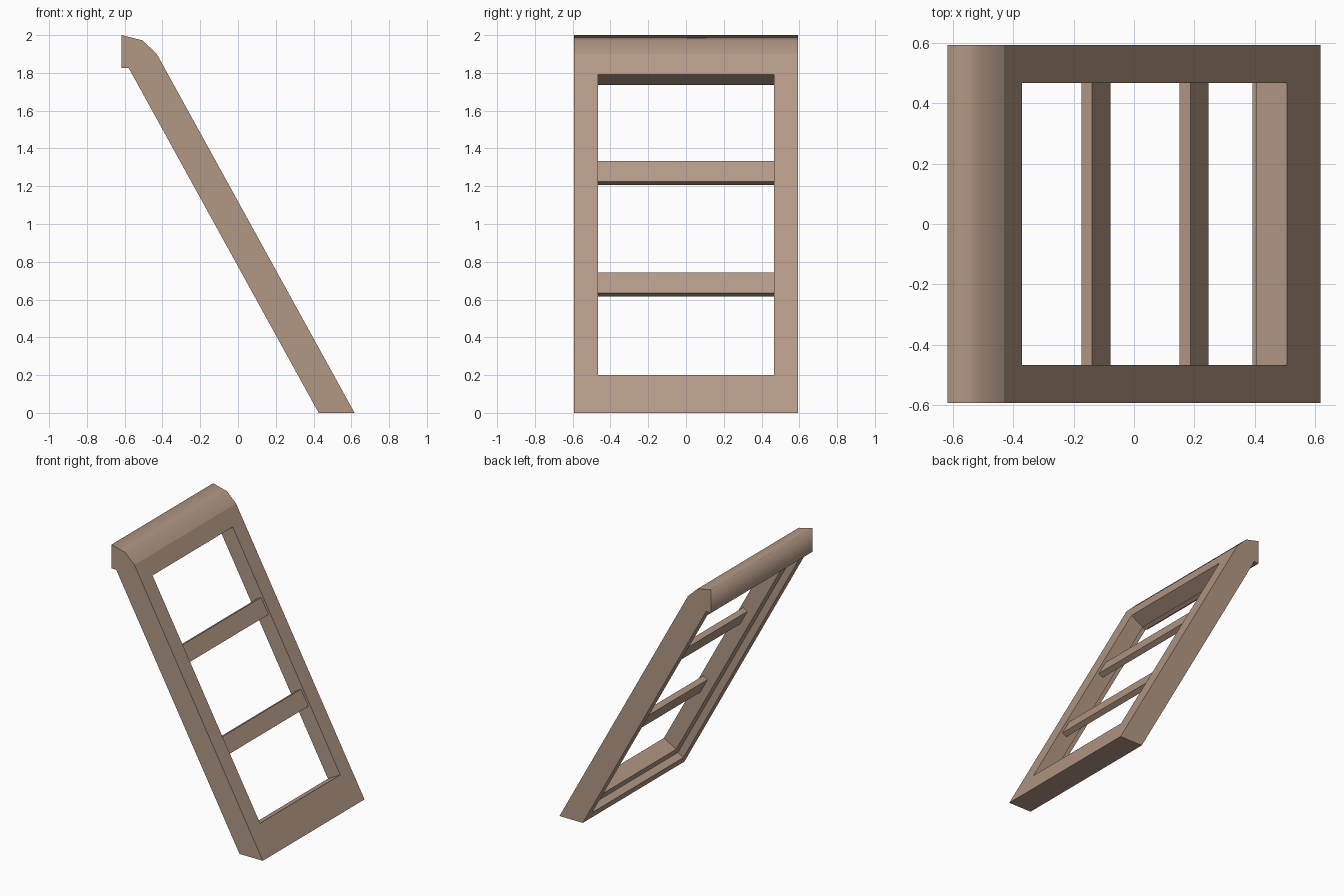
import bpy, bmesh
from mathutils import Vector, Matrix

if "Cube" in bpy.data.objects:
    bpy.data.objects.remove(bpy.data.objects["Cube"], do_unlink=True)

# One warm brown paint for everything
COLOUR = (0.45, 0.315, 0.235, 1)
paint = bpy.data.materials.new("warm_brown")
paint.use_nodes = True
paint.diffuse_color = COLOUR
paint.node_tree.nodes["Principled BSDF"].inputs["Base Color"].default_value = COLOUR

HALF_WIDTH = 0.592       # half of the outer width
OPENING = 0.467          # half of the opening width
FOOT = Vector((0.617, 0, 0))      # front lower edge
SHOULDER = Vector((-0.43, 0, 1.9))  # where the slope meets the cap

# Slope space: X across, Y up the slope, Z depth behind the front face
up = (SHOULDER - FOOT).normalized()
across = Vector((0, 1, 0))
depth = across.cross(up)
if depth.x > 0:
    depth = -depth
SLOPE = Matrix.Translation(FOOT) @ Matrix((across, up, depth)).transposed().to_4x4()


def add_object(name, bm):
    bmesh.ops.recalc_face_normals(bm, faces=bm.faces)
    mesh = bpy.data.meshes.new(name)
    bm.to_mesh(mesh)
    bm.free()
    mesh.materials.append(paint)
    obj = bpy.data.objects.new(name, mesh)
    bpy.context.collection.objects.link(obj)
    return obj


def slope_box(name, half, low, high, near, far):
    """Box aligned with the slope, given by its extents in slope space."""
    bm = bmesh.new()
    bmesh.ops.create_cube(bm, size=1)
    size = Matrix.Diagonal((2 * half, high - low, far - near, 1))
    centre = Matrix.Translation((0, (low + high) / 2, (near + far) / 2))
    bmesh.ops.transform(bm, matrix=SLOPE @ centre @ size, verts=bm.verts)
    return add_object(name, bm)


# Leaning frame: side profile extruded across the width
profile = [(-0.617, 2), (-0.505, 1.972), (SHOULDER.x, SHOULDER.z), (FOOT.x, 0),
           (0.427, 0), (-0.578, 1.825), (-0.617, 1.825)]
bm = bmesh.new()
face = bm.faces.new([bm.verts.new((x, -HALF_WIDTH, z)) for x, z in profile])
swept = bmesh.ops.extrude_face_region(bm, geom=[face])
bmesh.ops.translate(bm, vec=(0, 2 * HALF_WIDTH, 0),
                    verts=[v for v in swept["geom"] if isinstance(v, bmesh.types.BMVert)])
# Only the rounded cap is smooth
bm.normal_update()
for f in bm.faces:
    f.smooth = f.calc_center_median().z > SHOULDER.z and abs(f.normal.y) < 0.5
frame = add_object("frame", bm)

# Cut the opening, and a wider rebate at the back
LOW, HIGH, REBATE = 0.228, 2.045, 0.065
cutters = [
    slope_box("opening_cutter", OPENING, LOW, HIGH, -0.1, 0.3),
    slope_box("rebate_cutter", OPENING + REBATE, LOW - REBATE, HIGH + REBATE, 0.115, 0.3),
]
for cutter in cutters:
    cutter.hide_render = True
    cut = frame.modifiers.new(cutter.name, "BOOLEAN")
    cut.operation = "DIFFERENCE"
    cut.solver = "EXACT"
    cut.object = cutter
bpy.context.view_layer.update()
graph = bpy.context.evaluated_depsgraph_get()
cut_mesh = bpy.data.meshes.new_from_object(frame.evaluated_get(graph))
frame.modifiers.clear()
frame.data = cut_mesh
for cutter in cutters:
    bpy.data.objects.remove(cutter, do_unlink=True)

# Two crossbars set slightly back from the front face
for name, top in (("lower_crossbar", 0.86), ("upper_crossbar", 1.533)):
    slope_box(name, OPENING, top - 0.125, top, 0.018, 0.058)
